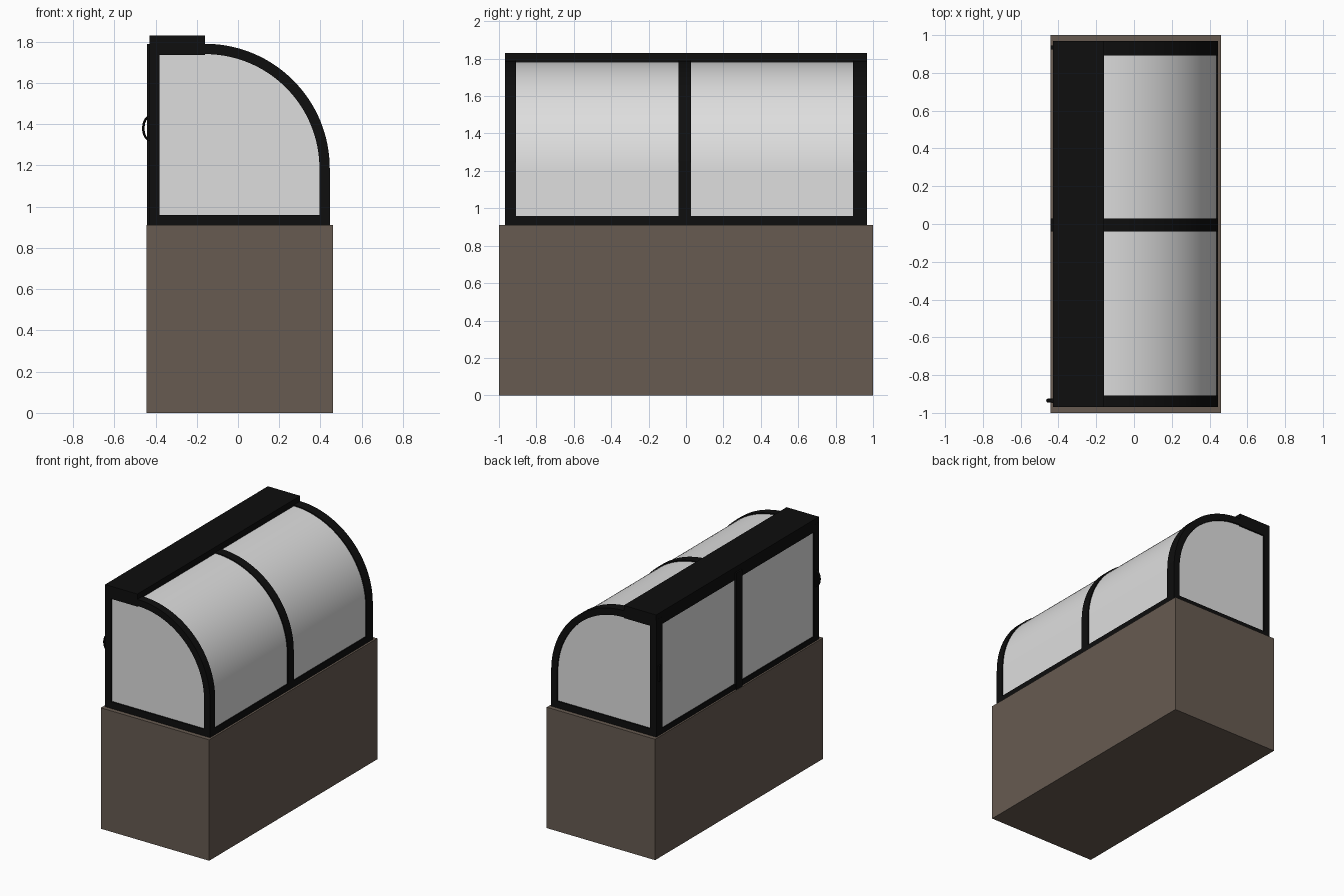
import bpy, bmesh, math

if "Cube" in bpy.data.objects:
    bpy.data.objects.remove(bpy.data.objects["Cube"])


def srgb(v):
    v /= 255
    return v / 12.92 if v < 0.04045 else ((v + 0.055) / 1.055) ** 2.4


def material(name, r, g, b):
    m = bpy.data.materials.new(name)
    m.diffuse_color = (srgb(r), srgb(g), srgb(b), 1)
    m.use_nodes = True
    m.node_tree.nodes["Principled BSDF"].inputs["Base Color"].default_value = m.diffuse_color
    return m


BROWN = material("brown base", 103, 91, 81)
BLACK = material("black frame", 14, 14, 14)
GLASS = material("pale glass", 222, 222, 222)

X0, X1, Z0, Z1, XC = -0.43, 0.445, 0.91, 1.79, -0.16
R = X1 - XC


def finish(name, bm, mat, smooth=False):
    bmesh.ops.recalc_face_normals(bm, faces=bm.faces)
    me = bpy.data.meshes.new(name)
    bm.to_mesh(me)
    bm.free()
    me.materials.append(mat)
    ob = bpy.data.objects.new(name, me)
    bpy.context.collection.objects.link(ob)
    if smooth:
        bpy.ops.object.select_all(action='DESELECT')
        ob.select_set(True)
        bpy.context.view_layer.objects.active = ob
        bpy.ops.object.shade_smooth_by_angle(angle=math.radians(30))
    return ob


def box(name, x, y, z, mat):
    bm = bmesh.new()
    bmesh.ops.create_cube(bm, size=1)
    for v in bm.verts:
        v.co = [(a + b) / 2 + c * (b - a) for (a, b), c in zip((x, y, z), v.co)]
    return finish(name, bm, mat)


def profile(t):
    """Display case outline, inset by t: square back, quarter-round front."""
    pts = [(X0 + t, Z1 - t), (X0 + t, Z0 + t), (X1 - t, Z0 + t)]
    for i in range(33):
        a = math.pi / 2 * i / 32
        pts.append((XC + (R - t) * math.cos(a), Z1 - R + (R - t) * math.sin(a)))
    return pts


def arch(name, y0, y1, t):
    """Closed frame ring of thickness t between y0 and y1."""
    bm = bmesh.new()
    loops = [[bm.verts.new((x, y, z)) for x, z in profile(d)]
             for y, d in ((y0, 0), (y1, 0), (y1, t), (y0, t))]
    n = len(loops[0])
    for k in range(4):
        a, b = loops[k], loops[(k + 1) % 4]
        for i in range(n):
            j = (i + 1) % n
            bm.faces.new((a[i], a[j], b[j], b[i]))
    return finish(name, bm, BLACK, True)


# cabinet base
box("base", (-0.443, 0.46), (-1, 1), (0, 0.91), BROWN)

# glass body
bm = bmesh.new()
a, b = [[bm.verts.new((x, y, z)) for x, z in profile(0.008)] for y in (-0.957, 0.957)]
for i in range(len(a)):
    j = (i + 1) % len(a)
    bm.faces.new((a[i], a[j], b[j], b[i]))
bm.faces.new(a)
bm.faces.new(b)
finish("glass", bm, GLASS, True)

# arched frames
arch("front_end_frame", -0.968, -0.908, 0.05)
arch("middle_frame", -0.041, 0.028, 0.05)
arch("back_end_frame", 0.893, 0.968, 0.05)

# rails, top cover and door post
box("curved_side_rail", (0.395, X1), (-0.968, 0.968), (Z0, 0.96), BLACK)
box("door_side_rail", (X0, -0.38), (-0.968, 0.968), (Z0, 0.95), BLACK)
box("top_cover", (X0 + 0.001, XC), (-0.968, 0.968), (1.735, 1.83), BLACK)
box("door_post", (-0.441, -0.38), (-0.041, 0.028), (Z0, Z1), BLACK)

# bowed door handle and small latch on the other door
bm = bmesh.new()
rings = []
for i in range(17):
    a = math.pi * (i / 16 - 0.5)
    x, z = -0.43 - 0.029 * math.cos(a), 1.38 + 0.055 * math.sin(a)
    rings.append([bm.verts.new((x + 0.006 * math.cos(c) * math.cos(a),
                                -0.935 + 0.01 * math.sin(c),
                                z - 0.006 * math.cos(c) * math.sin(a)))
                  for c in (k * math.pi / 4 for k in range(8))])
for p, q in zip(rings, rings[1:]):
    for k in range(8):
        bm.faces.new((p[k], p[(k + 1) % 8], q[(k + 1) % 8], q[k]))
bm.faces.new(rings[0])
bm.faces.new(rings[-1])
finish("door_handle", bm, BLACK, True)
box("handle_plate", (-0.437, -0.425), (-0.947, -0.923), (1.32, 1.44), BLACK)
box("door_latch", (-0.441, -0.425), (0.925, 0.945), (1.32, 1.44), BLACK)
